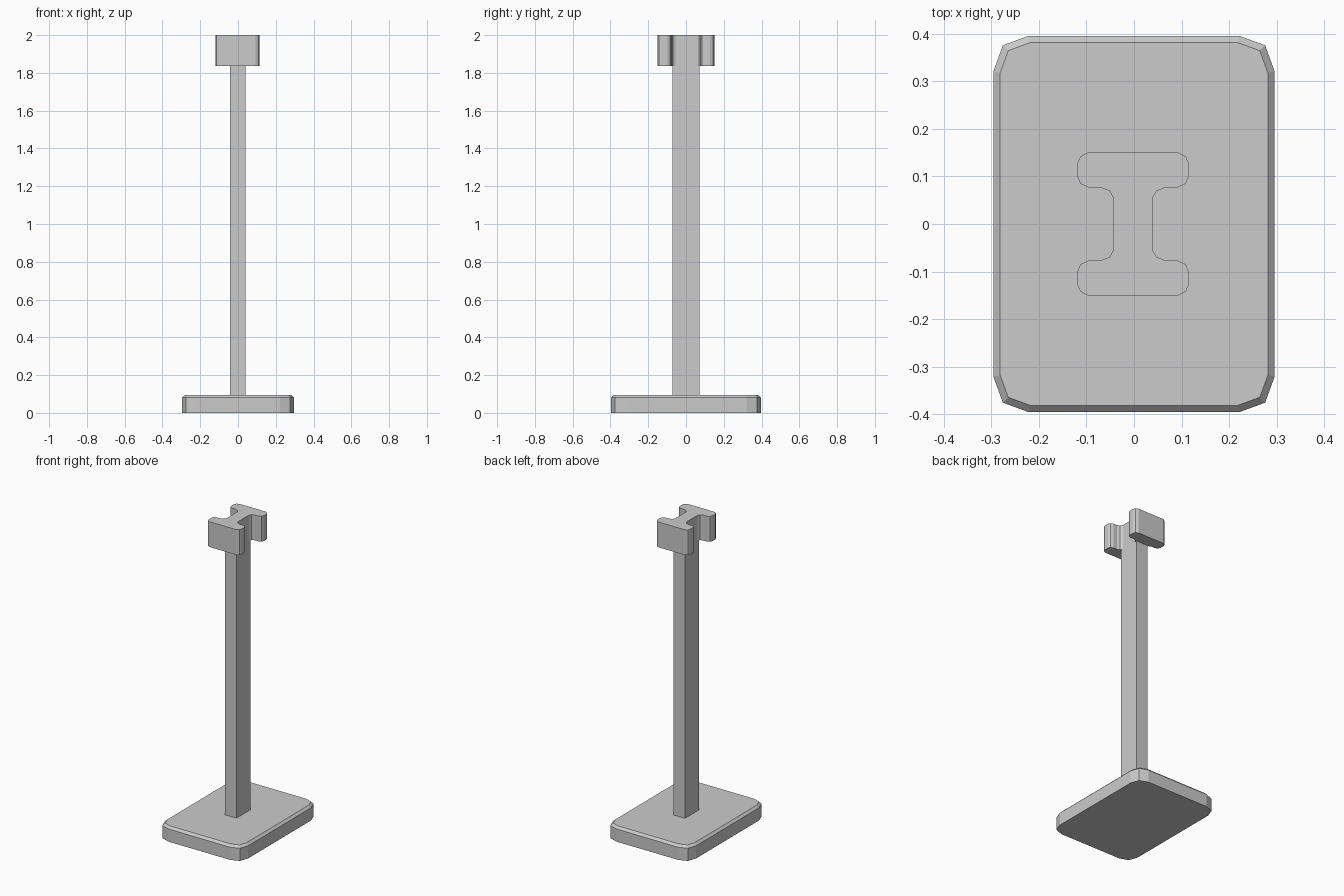
import bpy, bmesh

if "Cube" in bpy.data.objects:
    bpy.data.objects.remove(bpy.data.objects["Cube"])


def outline(quarter):
    """Mirror a first-quadrant profile (right side to top) into a closed loop."""
    q = list(quarter)
    return (q + [(-x, y) for x, y in reversed(q)]
            + [(-x, -y) for x, y in q] + [(x, -y) for x, y in reversed(q)])


def extrude(name, quarter, z0, z1, dx=0.0, bevel=0.0):
    bm = bmesh.new()
    face = bm.faces.new([bm.verts.new((x + dx, y, z0)) for x, y in outline(quarter)])
    res = bmesh.ops.extrude_face_region(bm, geom=[face], use_keep_orig=True)
    for v in (g for g in res["geom"] if isinstance(g, bmesh.types.BMVert)):
        v.co.z = z1
    bmesh.ops.recalc_face_normals(bm, faces=bm.faces)
    if bevel:
        rim = [e for e in bm.edges if all(abs(v.co.z - z1) < 1e-6 for v in e.verts)]
        bmesh.ops.bevel(bm, geom=rim, offset=bevel, segments=1,
                        affect='EDGES', profile=0.5)
    mesh = bpy.data.meshes.new(name)
    bm.to_mesh(mesh)
    bm.free()
    obj = bpy.data.objects.new(name, mesh)
    bpy.context.collection.objects.link(obj)
    return obj


# base plate with faceted corners and a chamfered top rim
extrude("base_plate", [(0.296, 0.321), (0.276, 0.376), (0.2215, 0.396)],
        0.0, 0.096, bevel=0.0145)

# upright post, flush with the web of the head
def box(name, sx, sy, z0, z1, dx):
    bpy.ops.mesh.primitive_cube_add(size=1, location=(dx, 0, (z0 + z1) / 2))
    obj = bpy.context.object
    obj.name = name
    obj.scale = (sx, sy, z1 - z0)
    return obj

box("post", 0.083, 0.143, 0.09, 1.84, -0.002)

# I-shaped hanger head with rounded flanges and filleted web
extrude("hanger_head",
        [(0.0415, 0.0545), (0.049, 0.069), (0.068, 0.077), (0.094, 0.077),
         (0.111, 0.085), (0.117, 0.1), (0.117, 0.128), (0.111, 0.142),
         (0.094, 0.151)],
        1.837, 2.0, dx=-0.002)
